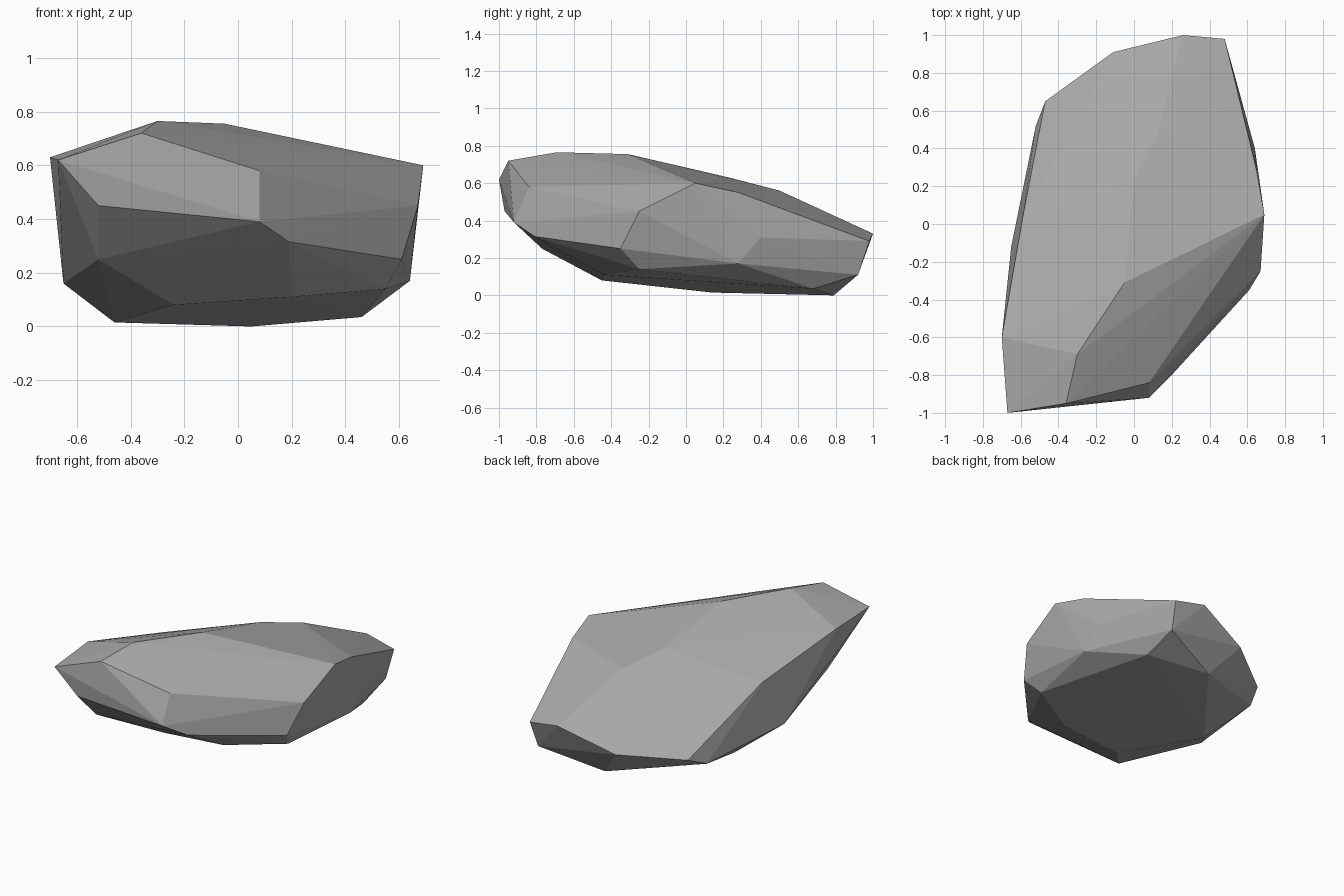
import bpy
import bmesh

# Remove the default object
default_cube = bpy.data.objects.get("Cube")
if default_cube:
    bpy.data.objects.remove(default_cube, do_unlink=True)


def make_material(name, colour):
    material = bpy.data.materials.new(name)
    material.use_nodes = True
    material.diffuse_color = colour
    material.node_tree.nodes["Principled BSDF"].inputs["Base Color"].default_value = colour
    return material


def make_boulder(name, corner_groups, material):
    """Wrap a flat-faceted stone skin around the given groups of corners."""
    bm = bmesh.new()
    for corners in corner_groups:
        for corner in corners:
            bm.verts.new(corner)
    result = bmesh.ops.convex_hull(bm, input=list(bm.verts))

    # Drop corners that lie inside the skin
    inside = set(result["geom_interior"]) | set(result["geom_unused"])
    loose = [item for item in inside if isinstance(item, bmesh.types.BMVert)]
    bmesh.ops.delete(bm, geom=loose, context="VERTS")
    bmesh.ops.recalc_face_normals(bm, faces=list(bm.faces))
    for face in bm.faces:
        face.smooth = False

    mesh = bpy.data.meshes.new(name)
    bm.to_mesh(mesh)
    bm.free()
    mesh.materials.append(material)
    boulder = bpy.data.objects.new(name, mesh)
    bpy.context.collection.objects.link(boulder)
    return boulder


# Sloping top, from the high front ridge to the back
top_corners = [
    (-.36, -.95, .72), (-.3, -.69, .765), (-.05, -.31, .755),
    (0, .23, .63), (.13, .5, .56), (-.59, .03, .48), (-.7, -.6, .63),
]

# Blunt front face and its undercut
front_corners = [
    (-.67, -1, .62), (-.52, -.97, .45), (.08, -.84, .58),
    (.08, -.92, .39), (.19, -.81, .315), (-.52, -.77, .25),
]

# Left flank
left_corners = [
    (.69, .05, .6), (.67, -.25, .45), (.61, -.35, .25),
    (.65, .28, .55), (.64, .4, .31), (.64, .28, .17),
]

# Thin back end and the right flank
back_corners = [
    (.48, .98, .29), (.26, 1, .33), (.46, .92, .11),
    (-.11, .91, .2), (-.47, .65, .16), (-.52, .52, .1), (-.65, -.12, .16),
]

# Underside
base_corners = [
    (.05, .79, 0), (.46, .68, .035), (-.46, .14, .015),
    (-.24, -.45, .08), (.2, -.44, .11), (.55, -.25, .14),
]

stone_grey = make_material("stone_grey", (.4, .4, .4, 1))
make_boulder(
    "boulder",
    [top_corners, front_corners, left_corners, back_corners, base_corners],
    stone_grey,
)
